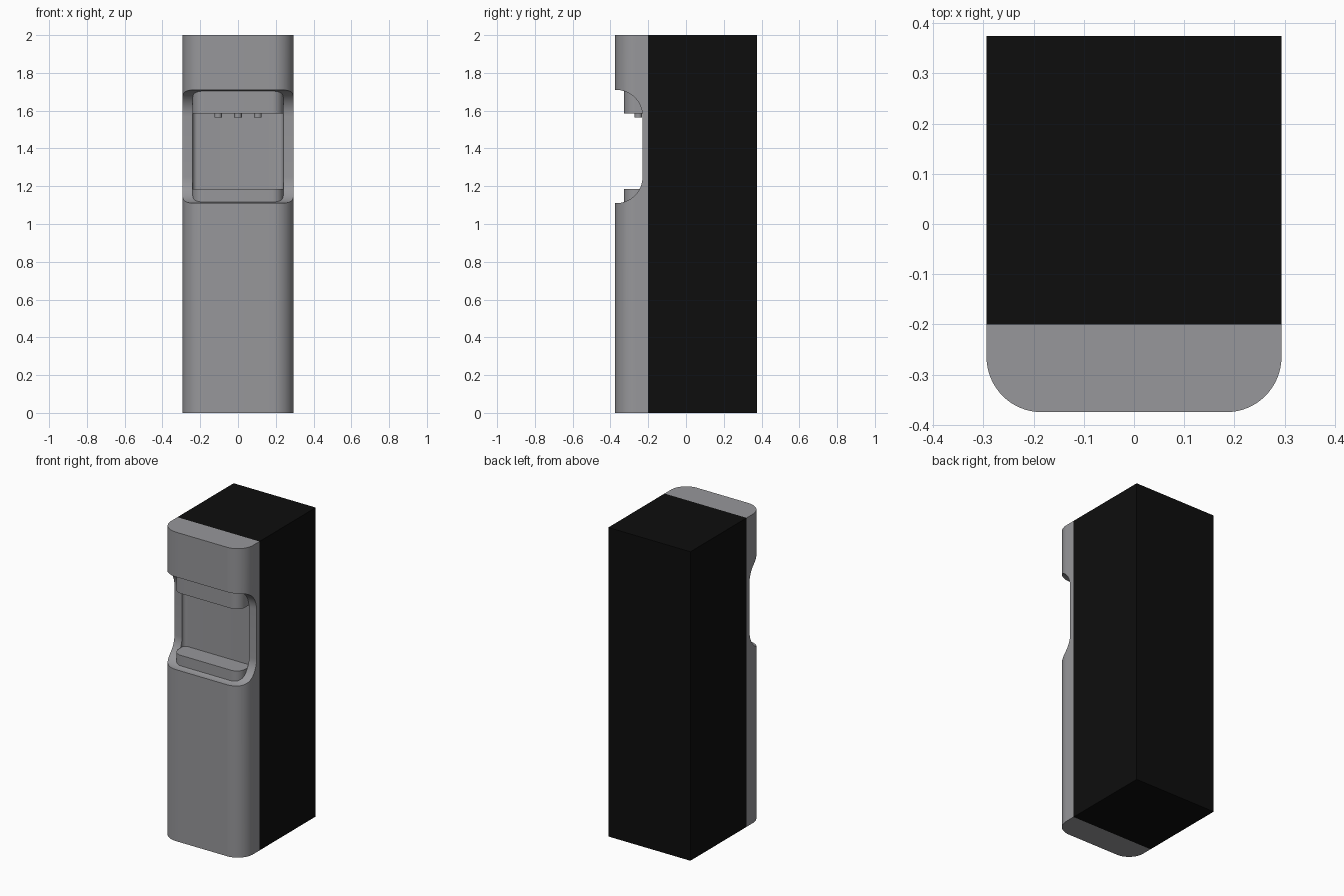
import bpy, bmesh, math

if "Cube" in bpy.data.objects:
    bpy.data.objects.remove(bpy.data.objects["Cube"])


def material(name, rgb):
    m = bpy.data.materials.new(name)
    m.diffuse_color = (*rgb, 1)
    m.use_nodes = True
    m.node_tree.nodes["Principled BSDF"].inputs["Base Color"].default_value = m.diffuse_color
    return m


GREY = material("warm_grey_plastic", (0.31, 0.31, 0.325))
BLACK = material("black_casing", (0.004, 0.004, 0.004))


def arc(cx, cy, r, a0, a1, n=16):
    """Points on an arc, angles in degrees."""
    return [(cx + r * math.cos(math.radians(a0 + (a1 - a0) * i / n)),
             cy + r * math.sin(math.radians(a0 + (a1 - a0) * i / n)))
            for i in range(n + 1)]


def prism(name, pts, axis, lo, hi, mat):
    """Extrude a closed outline along x (outline in yz) or z (outline in xy)."""
    bm = bmesh.new()
    place = (lambda p, t: (t, *p)) if axis == 'x' else (lambda p, t: (*p, t))
    a = [bm.verts.new(place(p, lo)) for p in pts]
    b = [bm.verts.new(place(p, hi)) for p in pts]
    bm.faces.new(a)
    bm.faces.new(b)
    for i in range(len(pts)):
        j = (i + 1) % len(pts)
        bm.faces.new((a[i], a[j], b[j], b[i]))
    bmesh.ops.recalc_face_normals(bm, faces=bm.faces)
    me = bpy.data.meshes.new(name)
    bm.to_mesh(me)
    bm.free()
    me.materials.append(mat)
    ob = bpy.data.objects.new(name, me)
    bpy.context.collection.objects.link(ob)
    return ob


def activate(ob):
    bpy.ops.object.select_all(action='DESELECT')
    ob.select_set(True)
    bpy.context.view_layer.objects.active = ob


def smooth(ob):
    activate(ob)
    bpy.ops.object.shade_smooth_by_angle(angle=math.radians(30))


def cut(ob, cutter):
    activate(ob)
    mod = ob.modifiers.new("cut", 'BOOLEAN')
    mod.operation = 'DIFFERENCE'
    mod.solver = 'EXACT'
    mod.object = cutter
    bpy.ops.object.modifier_apply(modifier=mod.name)
    bpy.data.objects.remove(cutter, do_unlink=True)


def rounded_front(w, front, back, r):
    """Plan outline with the two front corners rounded."""
    return ([(w, back), (-w, back)]
            + arc(-w + r, front + r, r, 180, 270)
            + arc(w - r, front + r, r, 270, 360))


W = 0.294

# Black rear casing
prism("rear_casing", [(-W, -0.2), (W, -0.2), (W, 0.375), (-W, 0.375)],
      'z', 0, 2, BLACK)

# Grey front panel with rounded vertical corners
panel = prism("front_panel", rounded_front(W, -0.375, -0.2, 0.11), 'z', 0, 2, GREY)

# Dispensing recess swept across the full width
R = 0.14
recess = ([(-0.5, 1.11)] + arc(-0.37, 1.11 + R, R, -90, 0)
          + arc(-0.37, 1.71 - R, R, 0, 90) + [(-0.5, 1.71)])
cut(panel, prism("recess_cutter", recess, 'x', -0.5, 0.5, GREY))

# Shallow back pocket with rounded rear corners
P, F = 0.24, 0.025
pocket = ([(-P, -0.45), (P, -0.45)] + arc(P - F, -0.23, F, 0, 90, 8)
          + arc(-P + F, -0.23, F, 90, 180, 8))
cut(panel, prism("pocket_cutter", pocket, 'z', 1.185, 1.585, GREY))
smooth(panel)

# Tap housing above and drip tray below
for name, lo, hi in (("tap_housing", 1.585, 1.73), ("drip_tray", 1.09, 1.185)):
    smooth(prism(name, rounded_front(P, -0.328, -0.23, 0.06), 'z', lo, hi, GREY))

# Three nozzles under the housing
for i, x in enumerate((-0.105, 0, 0.105)):
    smooth(prism(f"nozzle_{i + 1}", arc(x, -0.252, 0.02, 0, 345, 23),
                 'z', 1.563, 1.59, GREY))
